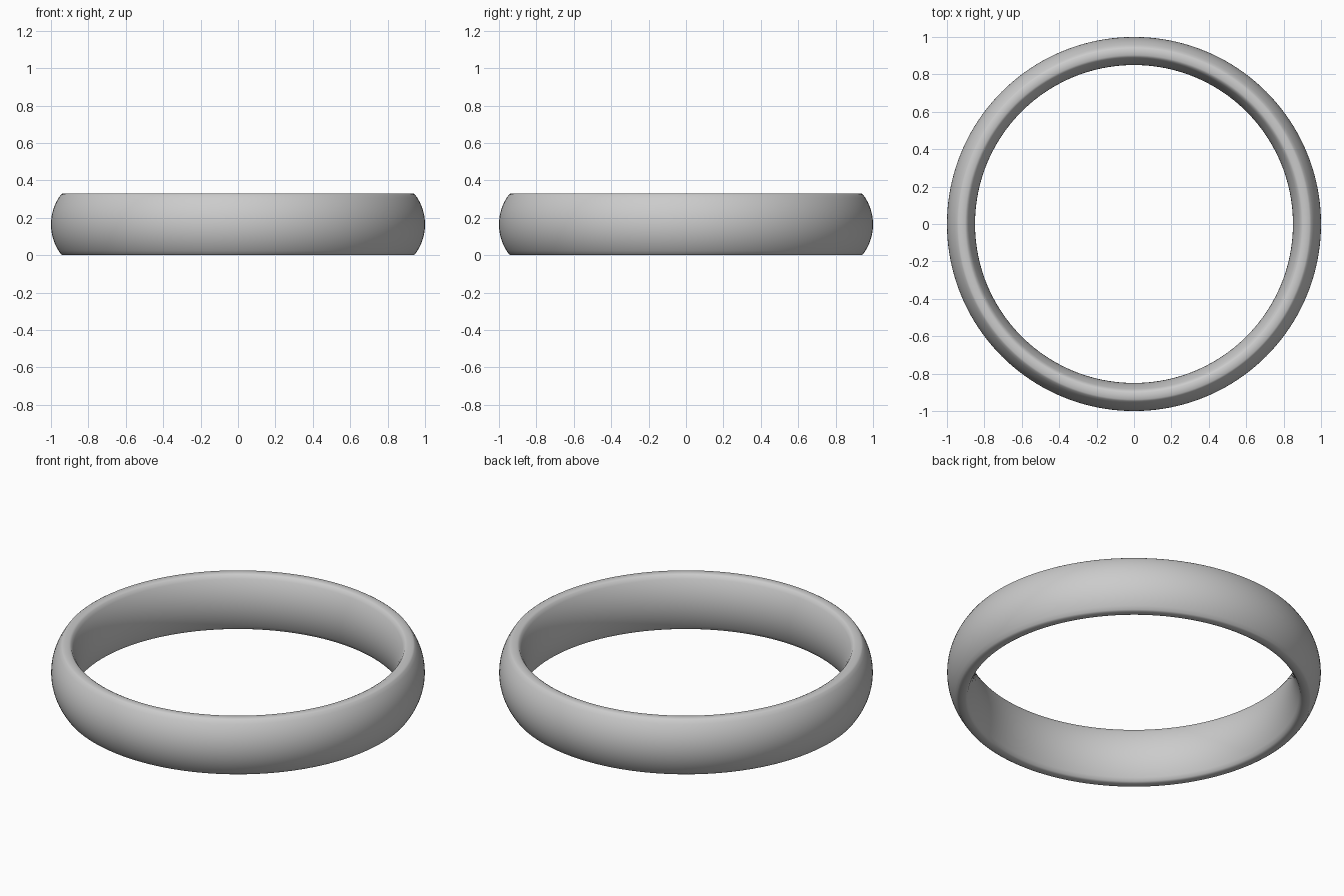
import bpy, bmesh, math

if "Cube" in bpy.data.objects:
    bpy.data.objects.remove(bpy.data.objects["Cube"])

H = 0.33          # band height
MID = H / 2
SEG = 160         # steps around the band


def bulge(r_edge, r_mid, half, n):
    """Circular arc from z = -half to +half, bowing from r_edge to r_mid."""
    s = abs(r_mid - r_edge)
    rad = (half * half + s * s) / (2 * s)
    a = math.asin(half / rad)
    sign = 1 if r_mid > r_edge else -1
    pts = []
    for i in range(n + 1):
        t = -a + 2 * a * i / n
        pts.append((r_mid - sign * rad * (1 - math.cos(t)), MID + rad * math.sin(t)))
    return pts


# Cross-section: domed outside, narrow flat rims, comfort-fit inside
outer = bulge(0.947, 1.0, MID - 0.006, 16)
inner = bulge(0.892, 0.85, MID - 0.006, 16)[::-1]
profile = outer + [(0.938, H), (0.903, H)] + inner + [(0.903, 0), (0.938, 0)]

# Revolve the section into the band
bm = bmesh.new()
rings = []
for k in range(SEG):
    a = 2 * math.pi * k / SEG
    rings.append([bm.verts.new((r * math.cos(a), r * math.sin(a), z)) for r, z in profile])
n = len(profile)
for k in range(SEG):
    p, q = rings[k], rings[(k + 1) % SEG]
    for j in range(n):
        bm.faces.new((p[j], q[j], q[(j + 1) % n], p[(j + 1) % n]))
bmesh.ops.recalc_face_normals(bm, faces=bm.faces)
for f in bm.faces:
    f.smooth = True

mesh = bpy.data.meshes.new("ring_band")
bm.to_mesh(mesh)
bm.free()
band = bpy.data.objects.new("ring_band", mesh)
bpy.context.collection.objects.link(band)
